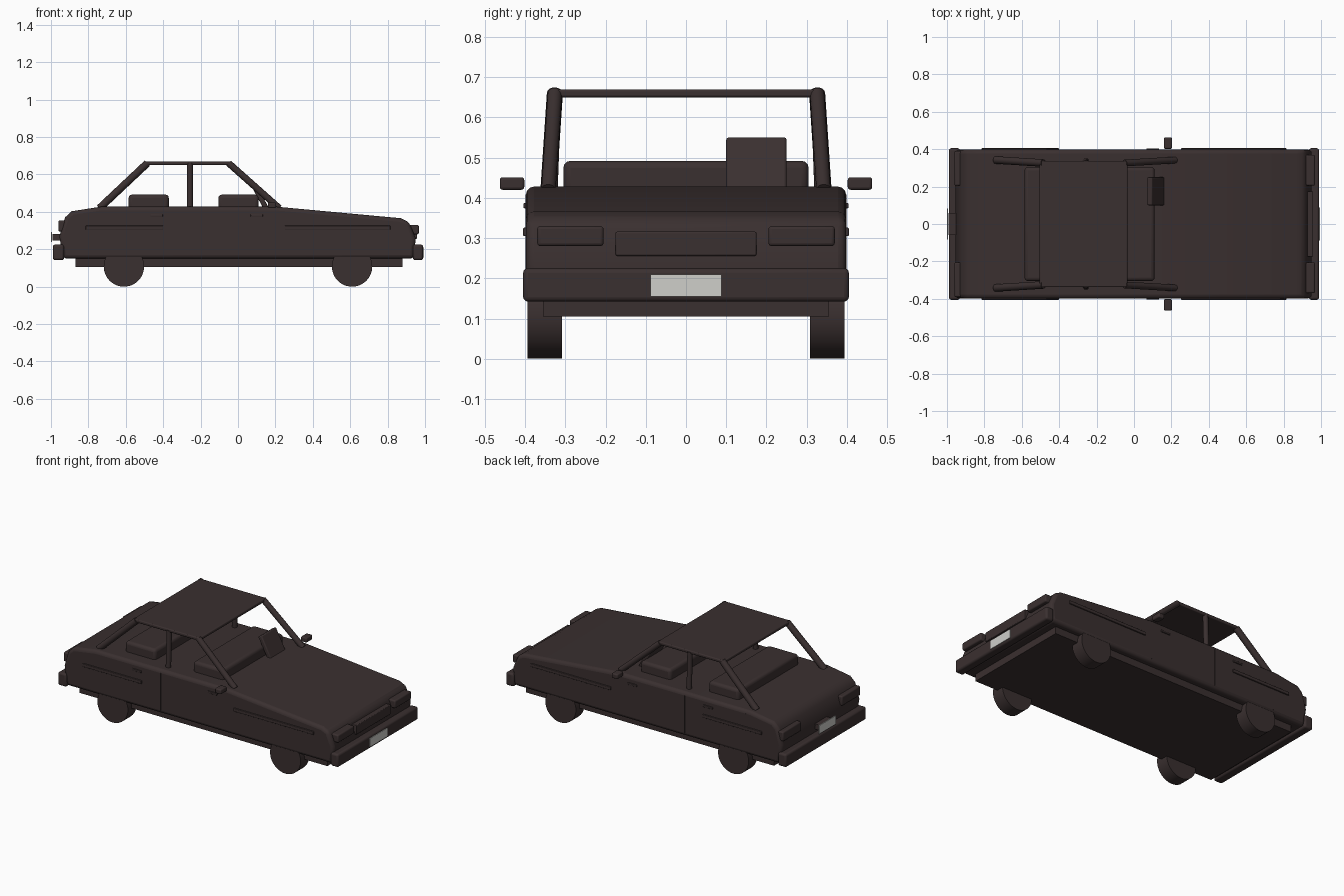
import bpy, bmesh, math
from mathutils import Vector

if "Cube" in bpy.data.objects:
    bpy.data.objects.remove(bpy.data.objects["Cube"])


def material(name, rgb):
    m = bpy.data.materials.new(name)
    m.diffuse_color = (*rgb, 1)
    m.use_nodes = True
    m.node_tree.nodes["Principled BSDF"].inputs["Base Color"].default_value = m.diffuse_color
    return m


BROWN = material("dark_brown", (0.042, 0.029, 0.029))
WHITE = material("plate_white", (0.62, 0.62, 0.59))


def finish(ob, mat, bevel=0.0, segments=3):
    ob.data.materials.append(mat)
    bpy.context.view_layer.objects.active = ob
    for o in bpy.context.selected_objects:
        o.select_set(False)
    ob.select_set(True)
    if bevel:
        mod = ob.modifiers.new("bevel", 'BEVEL')
        mod.width = bevel
        mod.segments = segments
        mod.limit_method = 'ANGLE'
        mod.angle_limit = math.radians(35)
    bpy.ops.object.shade_smooth_by_angle(angle=math.radians(35))
    return ob


def new_object(name, bm):
    bmesh.ops.recalc_face_normals(bm, faces=bm.faces)
    me = bpy.data.meshes.new(name)
    bm.to_mesh(me)
    bm.free()
    ob = bpy.data.objects.new(name, me)
    bpy.context.collection.objects.link(ob)
    return ob


def box(name, x, y, z, mat=BROWN, bevel=0.0):
    """Box from three (min, max) ranges."""
    bm = bmesh.new()
    bmesh.ops.create_cube(bm, size=1)
    for v in bm.verts:
        v.co = Vector([(r[0] + r[1]) / 2 + c * (r[1] - r[0]) for r, c in zip((x, y, z), v.co)])
    return finish(new_object(name, bm), mat, bevel)


def prism(name, profile, y0, y1, bevel=0.0):
    """Side profile (x, z) extruded across y."""
    bm = bmesh.new()
    f = bm.faces.new([bm.verts.new((x, y0, z)) for x, z in profile])
    r = bmesh.ops.extrude_face_region(bm, geom=[f])
    bmesh.ops.translate(bm, vec=(0, y1 - y0, 0),
                        verts=[v for v in r["geom"] if isinstance(v, bmesh.types.BMVert)])
    return finish(new_object(name, bm), BROWN, bevel)


def pillar(name, a, b, radius):
    a, b = Vector(a), Vector(b)
    d = b - a
    bpy.ops.mesh.primitive_cylinder_add(vertices=16, radius=radius, depth=d.length, location=(a + b) / 2)
    ob = bpy.context.object
    ob.name = name
    ob.rotation_euler = d.to_track_quat('Z', 'Y').to_euler()
    return finish(ob, BROWN)


def span(s, a, b):
    return tuple(sorted((s * a, s * b)))


# main body and floor pan
prism("body", [(-0.935, 0.15), (-0.955, 0.27), (-0.925, 0.37), (-0.89, 0.403), (-0.73, 0.428),
               (0.20, 0.428), (0.87, 0.366), (0.915, 0.345), (0.95, 0.26), (0.94, 0.15)],
      -0.398, 0.398, 0.02)
box("underbody", (-0.87, 0.88), (-0.355, 0.355), (0.105, 0.16))

# cabin
box("roof", (-0.505, -0.035), (-0.338, 0.338), (0.65, 0.67), bevel=0.006)
box("rear_seat", (-0.585, -0.37), (-0.305, 0.305), (0.40, 0.492), bevel=0.018)
box("front_seat", (-0.105, 0.11), (-0.305, 0.305), (0.40, 0.492), bevel=0.018)
prism("steering_panel", [(0.07, 0.54), (0.095, 0.552), (0.165, 0.42), (0.14, 0.41)], 0.10, 0.25, 0.006)

# bumpers, grille, number plates
box("front_bumper", (0.935, 0.99), (-0.405, 0.405), (0.142, 0.225), bevel=0.012)
box("rear_bumper", (-0.99, -0.93), (-0.405, 0.405), (0.142, 0.225), bevel=0.012)
box("grille", (0.92, 0.958), (-0.175, 0.175), (0.256, 0.316), bevel=0.004)
box("front_plate", (0.988, 0.994), (-0.088, 0.088), (0.155, 0.21), WHITE)
box("rear_plate", (-1.0, -0.994), (-0.083, 0.083), (0.238, 0.292), WHITE)
box("rear_plate_mount", (-0.993, -0.94), (-0.06, 0.06), (0.248, 0.282))

for s, side in ((-1, "right"), (1, "left")):
    # roof pillars
    pillar(side + "_front_pillar", (-0.05, s * 0.326, 0.66), (0.22, s * 0.342, 0.42), 0.018)
    pillar(side + "_middle_pillar", (-0.257, s * 0.326, 0.66), (-0.257, s * 0.335, 0.42), 0.016)
    pillar(side + "_rear_pillar", (-0.485, s * 0.326, 0.66), (-0.74, s * 0.342, 0.42), 0.02)
    # lamps and mirrors
    box(side + "_headlamp", (0.91, 0.967), span(s, 0.205, 0.37), (0.28, 0.33), bevel=0.008)
    box(side + "_tail_lamp", (-0.96, -0.91), span(s, 0.205, 0.39), (0.295, 0.355), bevel=0.008)
    box(side + "_mirror", (0.16, 0.203), span(s, 0.402, 0.463), (0.42, 0.451), bevel=0.007)
    # side trim, handles and door seams
    for x in ((0.25, 0.815), (-0.815, -0.40)):
        box(side + "_trim", x, span(s, 0.39, 0.405), (0.305, 0.326), bevel=0.003)
    for x in (-0.435, 0.10):
        box(side + "_door_handle", (x - 0.033, x + 0.033), span(s, 0.39, 0.404), (0.374, 0.387), bevel=0.003)
    for x in (-0.70, -0.268, 0.203):
        box(side + "_door_seam", (x - 0.002, x + 0.002), span(s, 0.392, 0.3995), (0.17, 0.408))
    # wheels
    for x in (-0.61, 0.61):
        bpy.ops.mesh.primitive_cylinder_add(vertices=48, radius=0.108, depth=0.085,
                                            location=(x, s * 0.351, 0.108), rotation=(math.pi / 2, 0, 0))
        wheel = bpy.context.object
        wheel.name = side + "_wheel"
        finish(wheel, BROWN)
